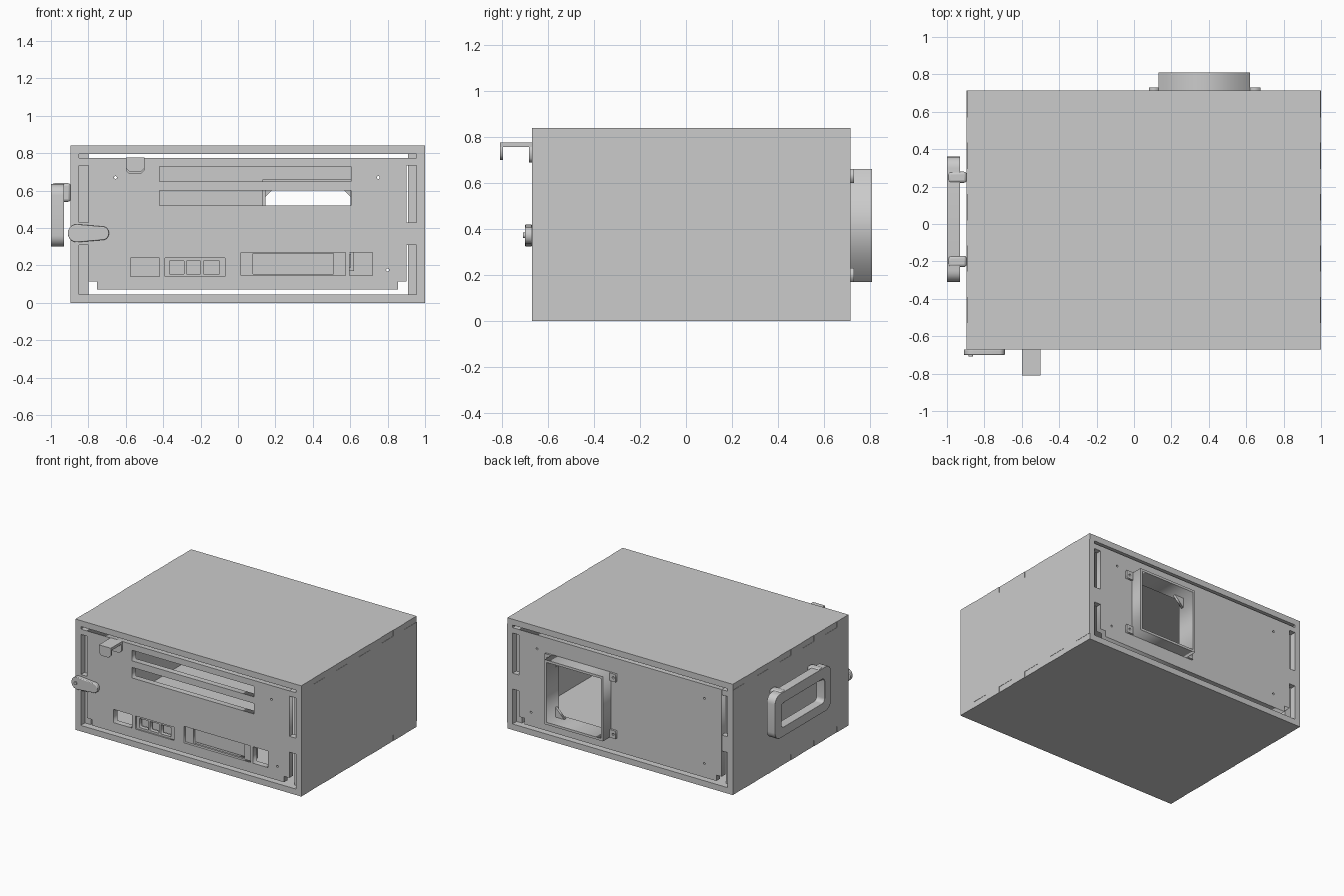
import bpy, bmesh, math
from mathutils import Matrix, Vector

if "Cube" in bpy.data.objects:
    bpy.data.objects.remove(bpy.data.objects["Cube"])

gray = bpy.data.materials.new("light gray")
gray.diffuse_color = (0.6, 0.6, 0.6, 1)
gray.use_nodes = True
gray.node_tree.nodes["Principled BSDF"].inputs["Base Color"].default_value = gray.diffuse_color


def finish(name, mesh, bevel=0, segments=3):
    mesh.materials.clear()
    mesh.materials.append(gray)
    ob = bpy.data.objects.new(name, mesh)
    bpy.context.collection.objects.link(ob)
    if bevel:
        m = ob.modifiers.new("rounding", 'BEVEL')
        m.width, m.segments = bevel, segments
        m.limit_method = 'ANGLE'
        bpy.context.view_layer.objects.active = ob
        ob.select_set(True)
        bpy.ops.object.shade_smooth_by_angle(angle=math.radians(35))
        ob.select_set(False)
    return ob


def boxes(name, spans, bevel=0):
    """One object from boxes given as (x0, x1, y0, y1, z0, z1)."""
    bm = bmesh.new()
    for x0, x1, y0, y1, z0, z1 in spans:
        mat = Matrix.Translation(((x0 + x1) / 2, (y0 + y1) / 2, (z0 + z1) / 2)) \
            @ Matrix.Diagonal((x1 - x0, y1 - y0, z1 - z0, 1))
        bmesh.ops.create_cube(bm, size=1, matrix=mat)
    mesh = bpy.data.meshes.new(name)
    bm.to_mesh(mesh)
    bm.free()
    return finish(name, mesh, bevel)


def rect(a0, a1, z0, z1):
    return [(a0, z0), (a1, z0), (a1, z1), (a0, z1)]


def round_rect(a0, a1, z0, z1, r, n=6):
    pts = []
    for k, (ca, cz) in enumerate(rect(a0 + r, a1 - r, z0 + r, z1 - r)):
        for i in range(n + 1):
            t = math.pi + k * math.pi / 2 + i / n * math.pi / 2
            pts.append((ca + r * math.cos(t), cz + r * math.sin(t)))
    return pts


def circle(a, z, r, n=16):
    return [(a + r * math.cos(2 * math.pi * i / n), z + r * math.sin(2 * math.pi * i / n))
            for i in range(n)]


def plate(name, loops, d0, d1, axis='y', bevel=0):
    """Flat sheet with holes: loops in the x-z (or y-z) plane, thick from d0 to d1."""
    cu = bpy.data.curves.new(name, 'CURVE')
    cu.dimensions, cu.fill_mode = '2D', 'BOTH'
    cu.extrude = (d1 - d0) / 2
    for loop in loops:
        sp = cu.splines.new('POLY')
        sp.points.add(len(loop) - 1)
        for p, (a, z) in zip(sp.points, loop):
            p.co = (a, z, 0, 1)
        sp.use_cyclic_u = True
    tmp = bpy.data.objects.new("tmp", cu)
    bpy.context.collection.objects.link(tmp)
    dg = bpy.context.evaluated_depsgraph_get()
    mesh = bpy.data.meshes.new_from_object(tmp.evaluated_get(dg))
    bpy.data.objects.remove(tmp)
    mid = (d0 + d1) / 2
    mat = Matrix.Rotation(math.pi / 2, 4, 'X')
    if axis == 'x':
        mat = Matrix.Rotation(math.pi / 2, 4, 'Z') @ mat
        mat = Matrix.Translation((mid, 0, 0)) @ mat
    else:
        mat = Matrix.Translation((0, mid, 0)) @ mat
    mesh.transform(mat)
    bm = bmesh.new()
    bm.from_mesh(mesh)
    bmesh.ops.remove_doubles(bm, verts=bm.verts, dist=1e-5)
    bmesh.ops.dissolve_limit(bm, angle_limit=0.01, verts=bm.verts, edges=bm.edges)
    bmesh.ops.recalc_face_normals(bm, faces=bm.faces)
    bm.to_mesh(mesh)
    bm.free()
    mesh.name = name
    return finish(name, mesh, bevel)


F, B, H, T = -0.67, 0.715, 0.84, 0.045     # front, back, height, sheet thickness
L, R = -0.895, 1.0                         # outer left and right

# Case: top and bottom sheets finger-jointed into the side walls
tabs = [(-0.53 + 0.275 * i, -0.39 + 0.275 * i) for i in range(5)]
tabs[-1] = (0.57, B)
gaps = list(zip([F] + [t[1] for t in tabs[:-1]], [t[0] for t in tabs]))
for name, z0 in (("bottom_sheet", 0), ("top_sheet", H - T)):
    spans = [(L + T, R - T, F, B, z0, z0 + T)]
    for a, b in tabs:
        spans += [(R - T, R - 0.002, a, b, z0, z0 + T), (L + 0.002, L + T, a, b, z0, z0 + T)]
    boxes(name, spans)
for name, x0 in (("left_wall", L), ("right_wall", R - T)):
    spans = [(x0, x0 + T, F, B, T, H - T)]
    for a, b in gaps:
        spans += [(x0, x0 + T, a, b, 0, T), (x0, x0 + T, a, b, H - T, H)]
    boxes(name, spans)

# Upright rails behind the panel edges
boxes("corner_rails", [(x0, x1, y0, y0 + 0.05, T, H - T)
                       for x0, x1 in ((L + T, -0.80), (0.91, R - T))
                       for y0 in (F + 0.05, B - 0.10)])

# Panels with notched lower corners and screw holes
outline = [(-0.755, 0.07), (0.855, 0.07), (0.855, 0.115), (0.90, 0.115),
           (0.90, 0.775), (-0.80, 0.775), (-0.80, 0.115), (-0.755, 0.115)]
screws = [circle(x, z, 0.008, 10) for x, z in ((-0.655, 0.67), (0.75, 0.67), (0.80, 0.175))]
cutouts = [rect(-0.42, 0.605, 0.65, 0.73), rect(-0.42, 0.605, 0.52, 0.60),
           rect(-0.575, -0.42, 0.14, 0.24), rect(-0.39, -0.07, 0.14, 0.24),
           rect(0.015, 0.575, 0.145, 0.27), rect(0.595, 0.72, 0.145, 0.27)]
plate("front_panel", [outline] + screws + cutouts, F, F + T)
plate("back_panel", [outline] + screws + [circle(-0.655, 0.175, 0.008, 10),
      rect(0.145, 0.605, 0.185, 0.645)], B - T, B)

# Small tabs holding the panels to the walls
for name, y0 in (("front_panel_tabs", F), ("back_panel_tabs", B - T)):
    boxes(name, [(x0, x1, y0 + 0.001, y0 + T - 0.001, z0, z1)
                 for x0, x1 in ((L + T, -0.80), (0.90, R - T))
                 for z0, z1 in ((0.735, 0.775), (0.31, 0.43))])

# Power inlet with three windows, and recessed display
plate("inlet_frame", [rect(-0.39, -0.07, 0.14, 0.24), rect(-0.365, -0.29, 0.155, 0.225),
      rect(-0.275, -0.20, 0.155, 0.225), rect(-0.185, -0.10, 0.155, 0.225)], F + 0.01, F + 0.04)
boxes("inlet_body", [(-0.38, -0.08, F + 0.06, F + 0.16, 0.145, 0.235)])
plate("display_frame", [rect(0.015, 0.575, 0.145, 0.27), rect(0.08, 0.51, 0.155, 0.265)],
      F + 0.02, F + 0.04)
boxes("display_body", [(0.015, 0.575, F + 0.05, F + 0.09, 0.145, 0.27)])

# Hook on the front
boxes("hook_arm", [(-0.60, -0.50, -0.81, F, 0.757, 0.777)])
lip = [(-0.60, 0.775), (-0.60, 0.72), (-0.58, 0.70), (-0.52, 0.70), (-0.50, 0.72), (-0.50, 0.775)]
plate("hook_lip", [lip], -0.81, -0.797)
plate("hook_back", [[(x, z - 0.012 if z < 0.75 else z) for x, z in lip]], -0.683, F)

# Swivel latch: wide round end tapering to a narrow one
latch = [(-0.862 + 0.048 * math.cos(t), 0.372 + 0.048 * math.sin(t))
         for t in [math.radians(85 + 190 * i / 16) for i in range(17)]]
latch += [(-0.722 + 0.032 * math.cos(t), 0.372 + 0.036 * math.sin(t))
          for t in [math.radians(-80 + 160 * i / 12) for i in range(13)]]
plate("latch", [latch], -0.70, F, bevel=0.005)
plate("latch_pivot", [circle(-0.872, 0.372, 0.012)], -0.708, -0.70)

# Carrying handle: closed loop hung on two brackets
plate("handle", [round_rect(-0.31, 0.36, 0.30, 0.635, 0.06),
      round_rect(-0.235, 0.285, 0.37, 0.555, 0.03)], -1.0, -0.93, 'x', bevel=0.02)
for i, y in enumerate((-0.20, 0.25)):
    boxes("handle_bracket_%d" % (i + 1), [(-0.995, L, y - 0.03, y + 0.03, 0.54, 0.64)], 0.015)
plate("handle_pivots", [circle(-0.96, 0.59, 0.025), circle(-0.96, 0.59, 0.013)], -0.235, 0.285)

# Square duct on the back, with corner gussets and screw tabs
plate("duct", [rect(0.13, 0.62, 0.17, 0.66), rect(0.148, 0.602, 0.188, 0.642)], B - T - 0.01, 0.81)
for i, (x, z, sx, sz) in enumerate(((0.14, 0.18, 1, 1), (0.61, 0.18, -1, 1),
                                    (0.14, 0.65, 1, -1), (0.61, 0.65, -1, -1))):
    plate("duct_gusset_%d" % (i + 1),
          [[(x, z), (x + sx * 0.09, z), (x, z + sz * 0.09)]], B - 0.03, B - 0.01)
for i, (x0, x1) in enumerate(((0.08, 0.135), (0.615, 0.675))):
    for j, z in enumerate((0.17, 0.60)):
        xm = 0.10 if i == 0 else 0.65
        plate("duct_tab_%d%d" % (i + 1, j + 1),
              [rect(x0, x1, z, z + 0.06), circle(xm, z + 0.03, 0.009, 10)], B, B + 0.015)
